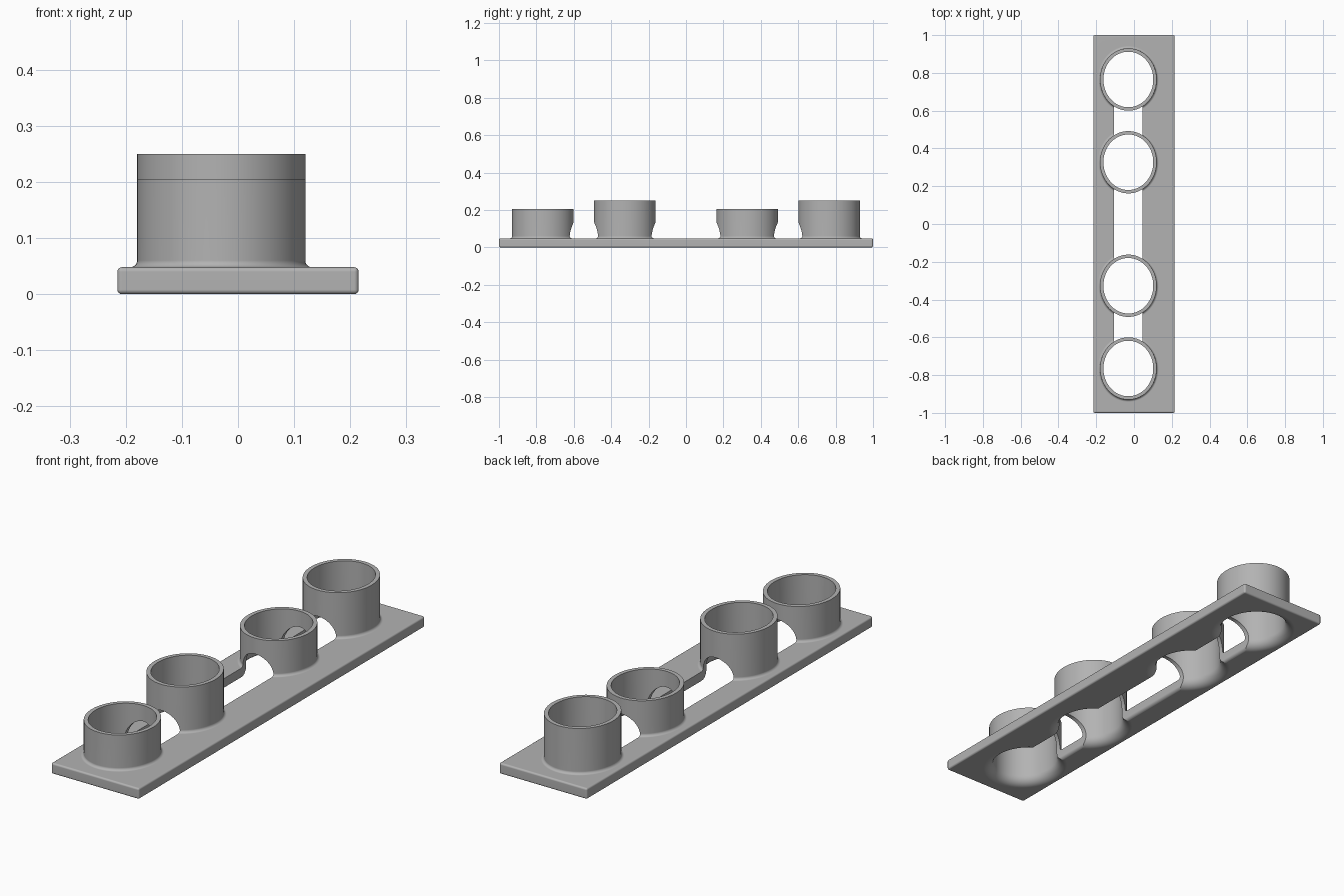
import bpy, bmesh, math

cube = bpy.data.objects.get("Cube")
if cube:
    bpy.data.objects.remove(cube, do_unlink=True)

CX = -0.03                      # line of the cups and the slot
RX, RY, WALL = 0.15, 0.165, 0.018
THICK, FLARE, FILLET = 0.048, 0.042, 0.012
CUPS = [(-0.765, 0.205), (-0.327, 0.25), (0.327, 0.205), (0.765, 0.25)]
LOW = -0.05

grey = bpy.data.materials.new("plain grey")
grey.use_nodes = True
colour = (0.45, 0.45, 0.45, 1)
grey.diffuse_color = colour
grey.node_tree.nodes["Principled BSDF"].inputs["Base Color"].default_value = colour


def make(name, bm):
    bmesh.ops.recalc_face_normals(bm, faces=bm.faces[:])
    mesh = bpy.data.meshes.new(name)
    bm.to_mesh(mesh)
    bm.free()
    mesh.materials.append(grey)
    obj = bpy.data.objects.new(name, mesh)
    bpy.context.collection.objects.link(obj)
    return obj


def loft(name, rings):
    """Solid through matching rings of points, capped at both ends."""
    bm = bmesh.new()
    loops = [[bm.verts.new(p) for p in ring] for ring in rings]
    n = len(loops[0])
    for a, b in zip(loops, loops[1:]):
        for i in range(n):
            j = (i + 1) % n
            bm.faces.new((a[i], a[j], b[j], b[i]))
    bm.faces.new(loops[0])
    bm.faces.new(loops[-1])
    return make(name, bm)


def oval_solid(name, y, profile, sides=72):
    """Upright oval solid; profile holds (growth beyond the cup wall, height)."""
    turns = [math.tau * (i + 0.5) / sides for i in range(sides)]
    return loft(name, [[(CX + (RX + g) * math.cos(t), y + (RY + g) * math.sin(t), z)
                        for t in turns] for g, z in profile])


def quarter(radius, steps):
    """Concave fillet from the wide edge up to the wall."""
    arc = [math.pi / 2 * i / steps for i in range(steps + 1)]
    return [(radius * (1 - math.sin(a)), radius * (1 - math.cos(a))) for a in arc]


def combine(target, tool, operation):
    mod = target.modifiers.new("combine", 'BOOLEAN')
    mod.operation, mod.object, mod.solver = operation, tool, 'EXACT'
    bpy.context.view_layer.objects.active = target
    bpy.ops.object.modifier_apply(modifier=mod.name)
    bpy.data.objects.remove(tool, do_unlink=True)


# Base plate with softened edges
bm = bmesh.new()
bmesh.ops.create_cube(bm, size=1)
for v in bm.verts:
    v.co = (v.co.x * 0.43, v.co.y * 2, (v.co.z + 0.5) * THICK)
bmesh.ops.bevel(bm, geom=bm.edges[:], offset=0.008, segments=4, profile=0.5, affect='EDGES')
rack = make("cup_rack", bm)

# Cup bodies, each with a small fillet where it meets the plate
for y, top in CUPS:
    foot = [(g, THICK + h) for g, h in quarter(FILLET, 5)]
    body = oval_solid("cup_body", y, [(FILLET, THICK / 2)] + foot + [(0, top)])
    combine(rack, body, 'UNION')

# Cup bores, flaring out through the underside
for y, top in CUPS:
    flare = [(g - WALL, h) for g, h in quarter(FLARE, 8)]
    bore = oval_solid("bore_cutter", y, [(FLARE - WALL, LOW)] + flare + [(-WALL, top + 0.1)])
    combine(rack, bore, 'DIFFERENCE')

# Arched slot joining the cups, with a softened lower edge
side = [(0.075 + g, h) for g, h in quarter(0.015, 4)]
right = [(side[0][0], LOW)] + side
arch = [(0.075 * math.cos(a), 0.05 + 0.085 * math.sin(a))
        for a in (math.pi * i / 24 for i in range(25))]
outline = right + arch + [(-x, z) for x, z in reversed(right)]
end = CUPS[-1][0]
slot = loft("slot_cutter", [[(CX + x, y, z) for x, z in outline] for y in (-end, end)])
combine(rack, slot, 'DIFFERENCE')

# Smooth curved surfaces, crisp rims
bpy.ops.object.select_all(action='DESELECT')
rack.select_set(True)
bpy.context.view_layer.objects.active = rack
bpy.ops.object.shade_smooth_by_angle(angle=math.radians(30))
normals = rack.modifiers.new("even_shading", 'WEIGHTED_NORMAL')
normals.keep_sharp = True
